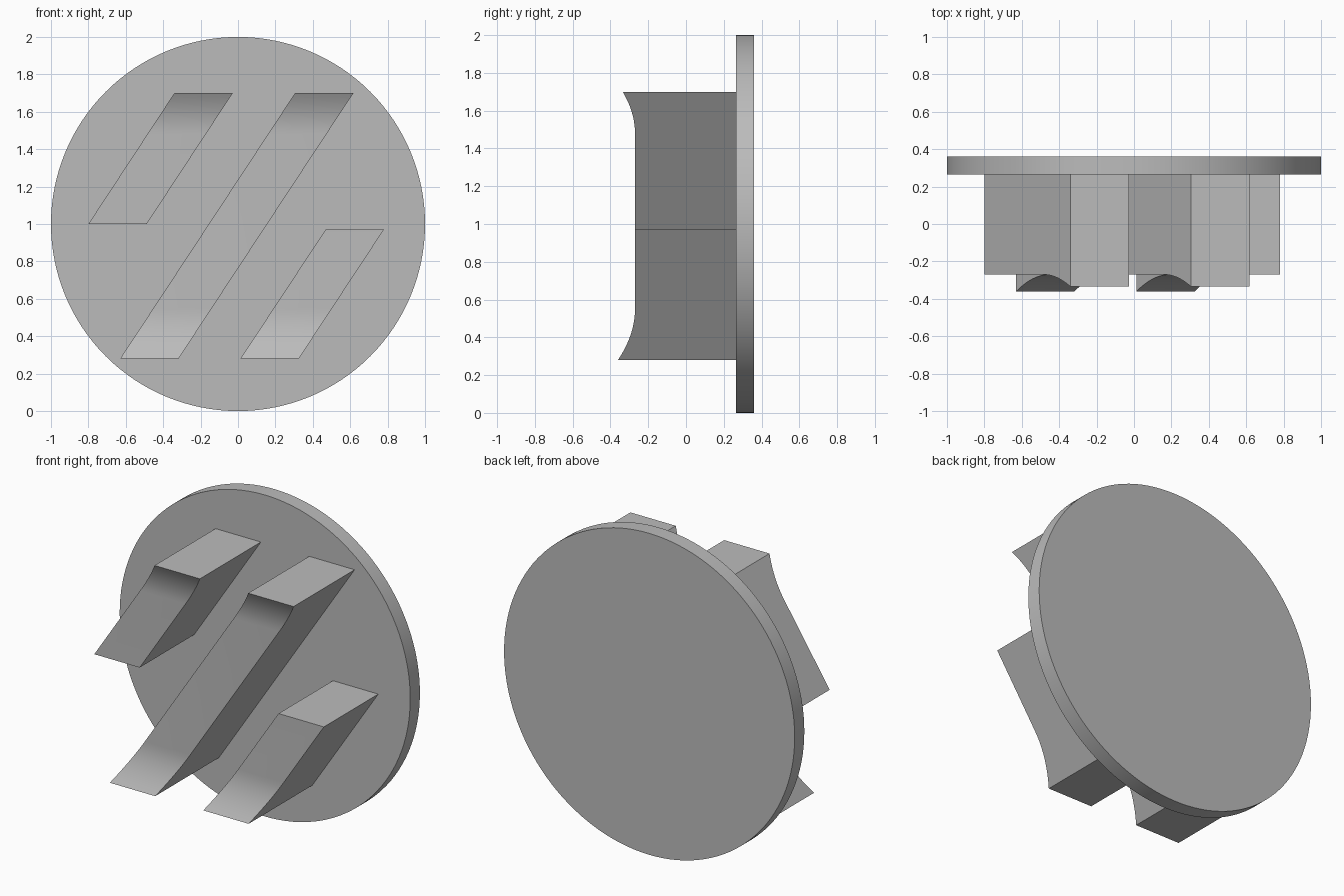
import bpy, bmesh, math

cube = bpy.data.objects.get("Cube")
if cube:
    bpy.data.objects.remove(cube, do_unlink=True)

grey = bpy.data.materials.new("plain grey")
grey.use_nodes = True
colour = (0.5, 0.5, 0.5, 1)
grey.diffuse_color = colour
grey.node_tree.nodes["Principled BSDF"].inputs["Base Color"].default_value = colour

BACK, FACE = 0.265, -0.27
LOW, HIGH = 0.28, 1.70


def finish(obj):
    obj.data.materials.append(grey)
    bpy.ops.object.select_all(action='DESELECT')
    obj.select_set(True)
    bpy.context.view_layer.objects.active = obj
    bpy.ops.object.shade_smooth_by_angle(angle=math.radians(20))


def front_depth(z):
    """Flat in the middle, flaring forward at the lower and upper ends."""
    low = max(0, (0.55 - z) / (0.55 - LOW))
    high = max(0, (z - 1.48) / (HIGH - 1.48))
    return FACE - 0.09 * low ** 2 - 0.065 * high ** 2


def slanted_bar(name, x_bottom, x_top, z_bottom, z_top, width=0.312):
    """Side profile leaning to the right, extruded across its width."""
    steps = [LOW + 0.27 * i / 10 for i in range(11)] + [1.48 + 0.22 * i / 10 for i in range(11)]
    heights = [z_bottom] + [z for z in steps if z_bottom + 0.001 < z < z_top - 0.001] + [z_top]
    slope = (x_top - x_bottom) / (z_top - z_bottom)
    points = [(x_bottom, BACK + 0.01, z_bottom)]
    points += [(x_bottom + slope * (z - z_bottom), front_depth(z), z) for z in heights]
    points.append((x_top, BACK + 0.01, z_top))
    bm = bmesh.new()
    side = bm.faces.new([bm.verts.new(p) for p in points])
    result = bmesh.ops.extrude_face_region(bm, geom=[side])
    moved = [v for v in result["geom"] if isinstance(v, bmesh.types.BMVert)]
    bmesh.ops.translate(bm, verts=moved, vec=(width, 0, 0))
    bmesh.ops.recalc_face_normals(bm, faces=bm.faces)
    mesh = bpy.data.meshes.new(name)
    bm.to_mesh(mesh)
    bm.free()
    obj = bpy.data.objects.new(name, mesh)
    bpy.context.collection.objects.link(obj)
    finish(obj)


# Round backing plate
bpy.ops.mesh.primitive_cylinder_add(vertices=128, radius=1, depth=0.36 - BACK,
                                    location=(0, (0.36 + BACK) / 2, 1),
                                    rotation=(math.pi / 2, 0, 0))
disc = bpy.context.object
disc.name = "backing_disc"
finish(disc)

# Three raised slanted bars
slanted_bar("upper_right_bar", -0.80, -0.34, 1.0, HIGH)
slanted_bar("middle_bar", -0.63, 0.305, LOW, HIGH)
slanted_bar("lower_left_bar", 0.013, 0.468, LOW, 0.97)
